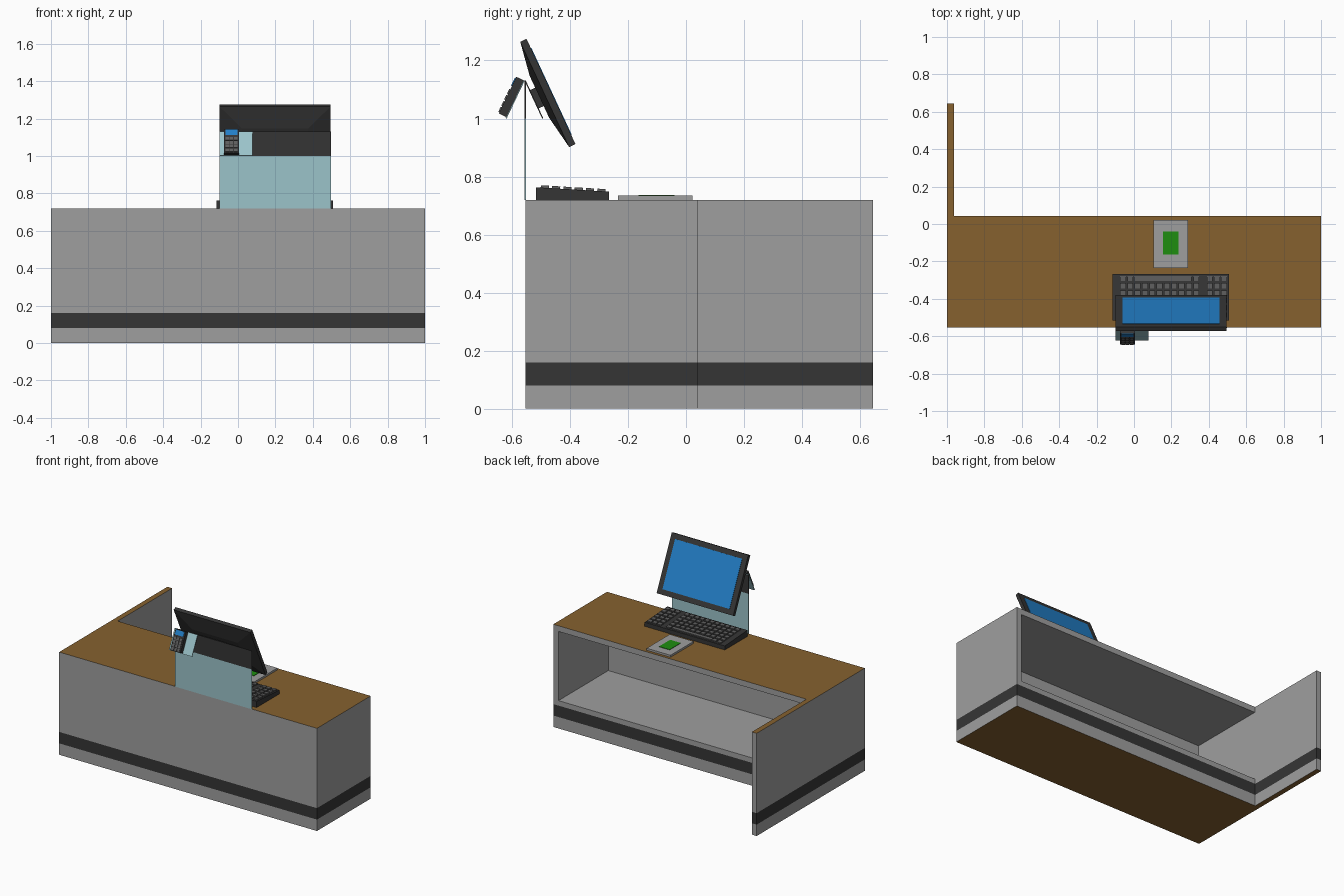
import bpy, bmesh
from mathutils import Matrix, Vector

if "Cube" in bpy.data.objects:
    bpy.data.objects.remove(bpy.data.objects["Cube"])


def material(name, rgb):
    m = bpy.data.materials.new(name)
    m.diffuse_color = (*rgb, 1)
    m.use_nodes = True
    m.node_tree.nodes["Principled BSDF"].inputs["Base Color"].default_value = m.diffuse_color
    return m


GREY = material("light grey", (0.345, 0.345, 0.345))
DARK = material("charcoal", (0.036, 0.036, 0.036))
BROWN = material("brown wood", (0.24, 0.12, 0.028))
GLASS = material("pale teal", (0.33, 0.55, 0.59))
BLUE = material("screen blue", (0.016, 0.21, 0.57))
GREEN = material("green", (0.013, 0.27, 0.005))
KEYS = material("key grey", (0.11, 0.11, 0.11))
ID = Matrix.Identity(4)


def add_box(bm, lo, hi):
    lo, hi = Vector(lo), Vector(hi)
    m = Matrix.Translation((lo + hi) / 2) @ Matrix.Diagonal((*(hi - lo), 1))
    return bmesh.ops.create_cube(bm, size=1, matrix=m)["verts"]


def finish(name, bm, mats, frame=ID):
    bm.transform(frame)
    bm.normal_update()
    me = bpy.data.meshes.new(name)
    bm.to_mesh(me)
    bm.free()
    for m in mats:
        me.materials.append(m)
    ob = bpy.data.objects.new(name, me)
    bpy.context.collection.objects.link(ob)
    return ob


def boxes(name, pairs, mat, frame=ID):
    bm = bmesh.new()
    for lo, hi in pairs:
        add_box(bm, lo, hi)
    return finish(name, bm, [mat], frame)


def tilted(x, y, z, angle):
    return Matrix.Translation((x, y, z)) @ Matrix.Rotation(angle, 4, 'X')


def counter_part(name, bm):
    """Cut the kick stripe and colour faces by height and direction."""
    for z in (0.08, 0.16):
        bmesh.ops.bisect_plane(bm, geom=bm.verts[:] + bm.edges[:] + bm.faces[:],
                               plane_co=(0, 0, z), plane_no=(0, 0, 1))
    bm.normal_update()
    for f in bm.faces:
        z = f.calc_center_median().z
        if abs(f.normal.z) > 0.5:
            f.material_index = 2 if z > 0.71 or z < 0.01 else 0
        elif 0.08 < z < 0.16 and f.calc_center_median().y != -0.51:
            f.material_index = 1
    finish(name, bm, [GREY, DARK, BROWN])


# Counter body, hollow towards the back
bm = bmesh.new()
add_box(bm, (-1, -0.553, 0), (1, 0.042, 0.72))
bm.normal_update()
back = max(bm.faces, key=lambda f: f.normal.y)
bmesh.ops.inset_region(bm, faces=[back], thickness=0.04, use_even_offset=True)
for v in back.verts:
    v.co.z = 0.195 if v.co.z < 0.3 else 0.68
ext = bmesh.ops.extrude_face_region(bm, geom=[back])
for v in ext["geom"]:
    if isinstance(v, bmesh.types.BMVert):
        v.co.y = -0.51
if back.is_valid:
    bmesh.ops.delete(bm, geom=[back], context='FACES_ONLY')
bmesh.ops.recalc_face_normals(bm, faces=bm.faces[:])
counter_part("counter_body", bm)

# Side wing panel
bm = bmesh.new()
add_box(bm, (-1, 0.042, 0), (-0.963, 0.645, 0.72))
counter_part("wing_panel", bm)

# Glass upright and the dark band on top of it
boxes("glass_screen", [((-0.1, -0.556, 0.72), (0.497, -0.552, 1.0))], GLASS)
boxes("upper_band", [((-0.1, -0.557, 1.0), (0.497, -0.552, 1.13))], DARK)

# Card terminal on a tilted holder plate (local -y faces the customer)
T = tilted(-0.035, -0.556, 1.13, -0.445)
boxes("terminal_plate", [((-0.065, -0.004, -0.144), (0.113, 0, 0))], GLASS, T)
boxes("terminal_body", [((-0.04, -0.032, -0.14), (0.04, -0.004, 0))], DARK, T)
boxes("terminal_display", [((-0.032, -0.035, -0.036), (0.032, -0.032, -0.004))], BLUE, T)
boxes("terminal_keys",
      [((-0.032 + 0.0225 * i, -0.036, -0.066 - 0.023 * j),
        (-0.013 + 0.0225 * i, -0.032, -0.048 - 0.023 * j))
       for i in range(3) for j in range(4)], KEYS, T)

# Monitor with tapered back (local +y faces the cashier)
M = tilted(0.198, -0.476, 1.088, 0.435)
bm = bmesh.new()
add_box(bm, (-0.297, -0.012, -0.2), (0.297, 0.012, 0.2))
bm.normal_update()
rear = min(bm.faces, key=lambda f: f.normal.y)
bmesh.ops.inset_region(bm, faces=[rear], thickness=0.12, use_even_offset=True)
for v in rear.verts:
    v.co.y -= 0.02
finish("monitor_case", bm, [DARK], M)
boxes("monitor_display", [((-0.26, 0.011, -0.165), (0.26, 0.014, 0.165))], BLUE, M)
boxes("monitor_mount", [((-0.06, -0.052, -0.035), (0.06, -0.03, 0.035)),
                        ((-0.1, -0.055, -0.072), (0.1, -0.051, 0.072))], DARK, M)

# Keyboard wedge
bm = bmesh.new()
for v in add_box(bm, (-0.115, -0.517, 0.72), (0.507, -0.266, 0.763)):
    if v.co.z > 0.74 and v.co.y > -0.4:
        v.co.z = 0.748
finish("keyboard_base", bm, [DARK])

# Key rows: main block, number block and space bar
K = tilted(0, -0.266, 0.748, -0.06)
rows = []
for j in range(6):
    y = -0.012 - 0.039 * j
    xs = [0.39 + 0.038 * i for i in range(3)]
    if j == 0:
        rows.append(((0.0, y - 0.026, -0.004), (0.308, y, 0.008)))
        xs += [-0.075, -0.036, 0.317]
    else:
        xs += [-0.075 + 0.0392 * i for i in range(11)]
    rows += [((x, y - 0.028, -0.004), (x + 0.031, y, 0.008)) for x in xs]
boxes("keyboard_keys", rows, KEYS, K)

# Counter pad with green sensor patch
boxes("counter_pad", [((0.105, -0.234, 0.72), (0.29, 0.022, 0.734))], GREY)
boxes("pad_patch", [((0.155, -0.163, 0.733), (0.237, -0.04, 0.737))], GREEN)
